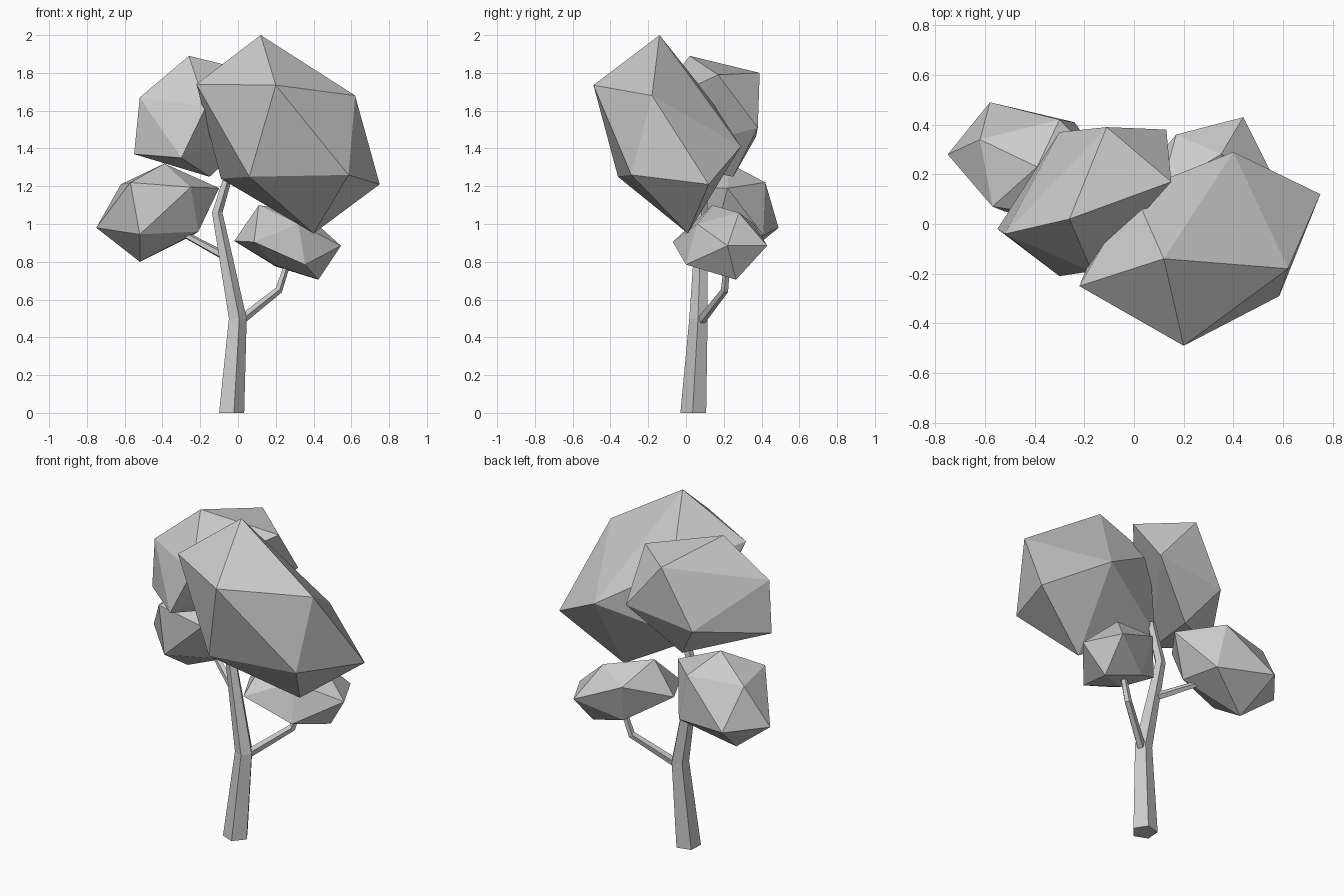
import bpy, bmesh
from math import cos, sin, radians
from mathutils import Vector

if "Cube" in bpy.data.objects:
    bpy.data.objects.remove(bpy.data.objects["Cube"])


def finish(name, bm):
    bmesh.ops.recalc_face_normals(bm, faces=bm.faces)
    mesh = bpy.data.meshes.new(name)
    bm.to_mesh(mesh)
    bm.free()
    obj = bpy.data.objects.new(name, mesh)
    bpy.context.collection.objects.link(obj)
    return obj


def limb(name, path, level=False, sides=5):
    """Tapered faceted tube through (x, y, z, radius) stations."""
    bm = bmesh.new()
    pts = [Vector(p[:3]) for p in path]
    rings = []
    for i, p in enumerate(path):
        tangent = pts[min(i + 1, len(pts) - 1)] - pts[max(i - 1, 0)]
        turn = Vector((0, 0, 1)).rotation_difference(tangent)
        ring = []
        for k in range(sides):
            a = radians(-76 + 360 * k / sides)
            offset = Vector((cos(a), sin(a), 0)) * p[3]
            ring.append(bm.verts.new(pts[i] + (offset if level else turn @ offset)))
        rings.append(ring)
    for low, high in zip(rings, rings[1:]):
        for k in range(sides):
            n = (k + 1) % sides
            bm.faces.new((low[k], low[n], high[n], high[k]))
    bm.faces.new(rings[0])
    bm.faces.new(rings[-1])
    return finish(name, bm)


def clump(name, corners):
    """Faceted leaf clump: convex hull of its corner points."""
    bm = bmesh.new()
    for c in corners:
        bm.verts.new(c)
    bmesh.ops.convex_hull(bm, input=bm.verts)
    return finish(name, bm)


# Trunk and branches
limb("trunk", [(-.039, .04, 0, .072), (-.005, .067, .5, .051),
               (-.112, .085, 1.06, .03), (-.045, .09, 1.28, .024)], level=True)
limb("right_branch", [(.015, .08, .49, .025), (.215, .205, .65, .021), (.27, .22, .82, .017)])
limb("left_branch", [(-.07, .08, .83, .024), (-.33, .22, .97, .016)])

# Leaf clumps, corners listed from top to bottom
clump("leaves_top_right", [
    (.12, -.14, 2), (-.22, -.25, 1.74), (.20, -.49, 1.735), (.62, -.18, 1.68),
    (0, .13, 1.66), (.40, .29, 1.41), (.585, -.29, 1.26), (.06, -.36, 1.25),
    (-.09, .07, 1.24), (.75, .12, 1.21), (.40, .01, .95)])
clump("leaves_top_left", [
    (-.26, .02, 1.89), (-.11, .39, 1.80), (.15, .17, 1.79), (-.52, -.04, 1.67),
    (-.17, -.19, 1.62), (.13, .38, 1.51), (-.30, .37, 1.46), (-.55, -.02, 1.37),
    (-.30, -.21, 1.35), (-.15, .25, 1.25)])
clump("leaves_low_left", [
    (-.39, .23, 1.32), (-.57, .07, 1.22), (-.30, .42, 1.22), (-.62, .34, 1.21),
    (-.25, .02, 1.195), (-.10, .22, 1.19), (-.75, .28, .98), (-.58, .49, .98),
    (-.21, .16, .96), (-.52, .05, .945), (-.24, .41, .94), (-.52, .27, .80)])
clump("leaves_low_right", [
    (.11, .14, 1.10), (.35, .28, 1.06), (.32, .06, 1.0), (.17, .36, 1.0),
    (-.02, .14, .91), (.085, -.07, .905), (.545, .22, .885), (.44, .43, .885),
    (.355, 0, .785), (.19, .12, .785), (.20, .30, .775), (.425, .265, .705)])
